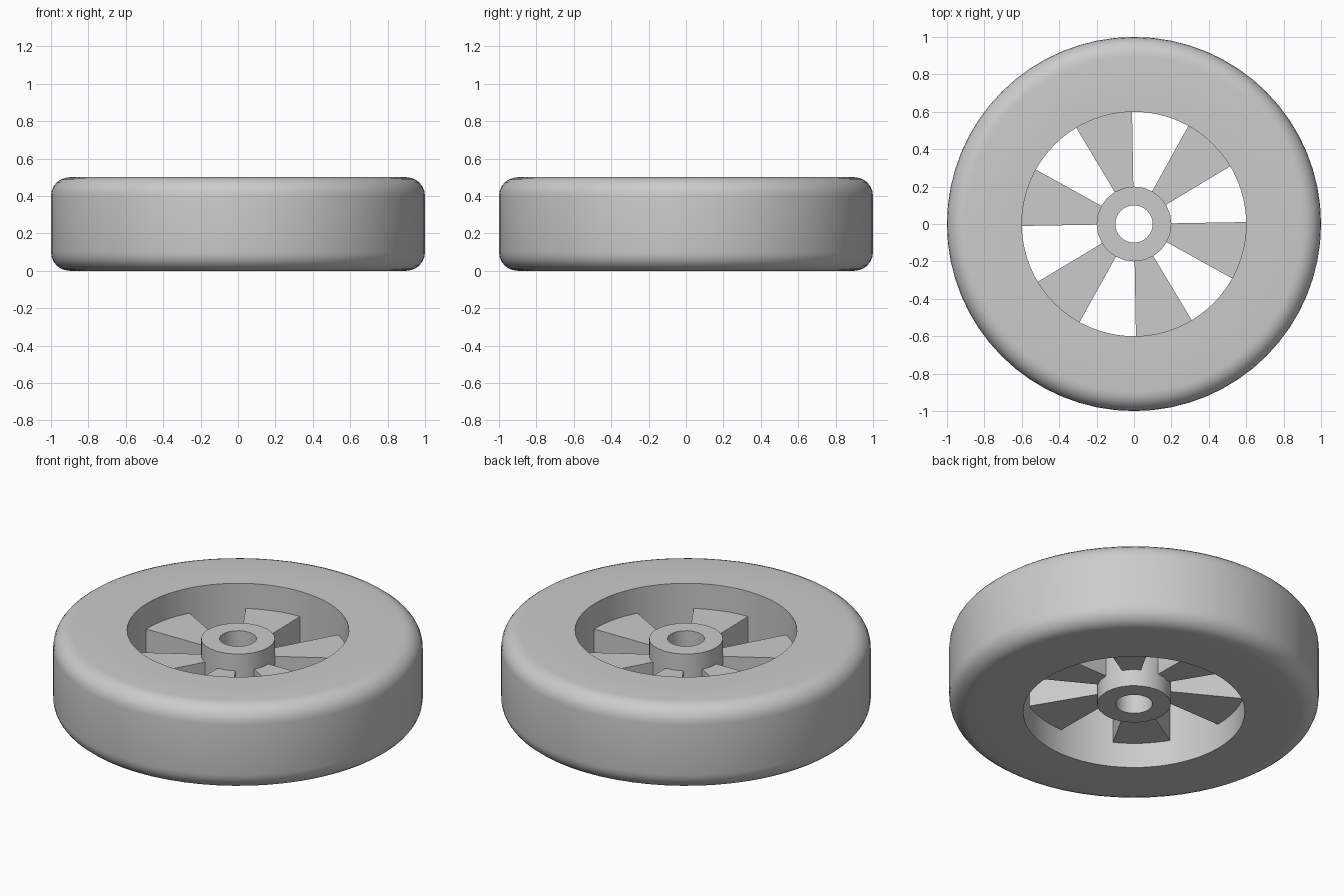
import bpy
import bmesh
from math import cos, sin, pi, radians

cube = bpy.data.objects.get("Cube")
if cube:
    bpy.data.objects.remove(cube, do_unlink=True)

HEIGHT = 0.5
MID = HEIGHT / 2

grey = bpy.data.materials.new("plain grey")
grey.use_nodes = True
colour = (0.6, 0.6, 0.6, 1)
grey.diffuse_color = colour
grey.node_tree.nodes["Principled BSDF"].inputs["Base Color"].default_value = colour


def finish(name, bm):
    bmesh.ops.recalc_face_normals(bm, faces=bm.faces)
    mesh = bpy.data.meshes.new(name)
    bm.to_mesh(mesh)
    bm.free()
    mesh.materials.append(grey)
    obj = bpy.data.objects.new(name, mesh)
    bpy.context.collection.objects.link(obj)
    bpy.ops.object.select_all(action="DESELECT")
    obj.select_set(True)
    bpy.context.view_layer.objects.active = obj
    bpy.ops.object.shade_smooth_by_angle(angle=radians(31))
    return obj


def lathe(name, profile, sides):
    """Revolve a closed (radius, z) outline around the z axis."""
    bm = bmesh.new()
    rings = [[bm.verts.new((r * cos(2 * pi * i / sides), r * sin(2 * pi * i / sides), z))
              for r, z in profile] for i in range(sides)]
    n = len(profile)
    for i, ring in enumerate(rings):
        after = rings[(i + 1) % sides]
        for j in range(n):
            k = (j + 1) % n
            bm.faces.new((ring[j], after[j], after[k], ring[k]))
    return finish(name, bm)


def ring_profile(inner, outer, half):
    return [(inner, MID - half), (outer, MID - half),
            (outer, MID + half), (inner, MID + half)]


def spoke(name, centre, half_angle, inner, outer, half, steps=4):
    """Wedge with curved ends, extruded upwards."""
    bm = bmesh.new()
    angles = [centre - half_angle + 2 * half_angle * i / steps for i in range(steps + 1)]
    outline = [(outer, a) for a in angles] + [(inner, a) for a in reversed(angles)]
    base = bm.faces.new([bm.verts.new((r * cos(a), r * sin(a), MID - half))
                         for r, a in outline])
    grown = bmesh.ops.extrude_face_region(bm, geom=[base], use_keep_orig=True)["geom"]
    top = [v for v in grown if isinstance(v, bmesh.types.BMVert)]
    bmesh.ops.translate(bm, verts=top, vec=(0, 0, 2 * half))
    return finish(name, bm)


# Tyre with rounded outer shoulders
FILLET = 0.1
arc = [radians(90 * i / 6) for i in range(7)]
lower = [(1 - FILLET + FILLET * sin(a), FILLET - FILLET * cos(a)) for a in arc]
upper = [(r, HEIGHT - z) for r, z in reversed(lower)]
lathe("tyre", [(0.7, 0)] + lower + upper + [(0.7, HEIGHT)], 64)

# Rim ring flush with the tyre, and the bored hub
lathe("rim", ring_profile(0.6, 0.7, MID), 64)
lathe("hub", ring_profile(0.1, 0.2, 0.2), 24)

# Six wedge spokes
for i in range(6):
    spoke(f"spoke_{i + 1}", radians(46 + 60 * i), radians(15), 0.19, 0.605, 0.1)
